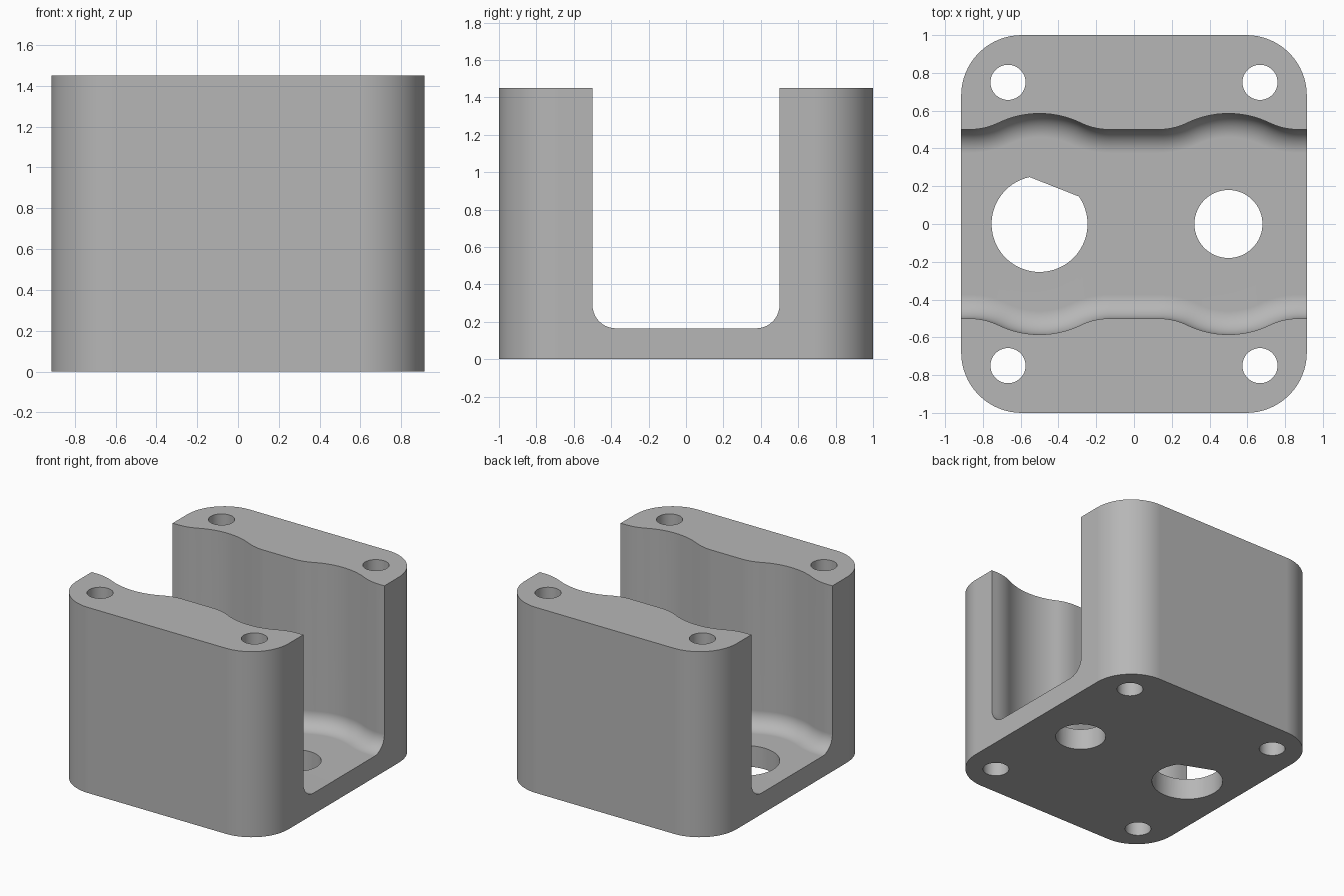
import bpy, bmesh, math

HALF_X, HALF_Y, HEIGHT = 0.915, 1.0, 1.45
FLOOR, FILLET, CORNER = 0.165, 0.125, 0.32

cube = bpy.data.objects.get("Cube")
if cube:
    bpy.data.objects.remove(cube, do_unlink=True)

grey = bpy.data.materials.new("light_grey")
grey.use_nodes = True
grey.diffuse_color = (0.47, 0.47, 0.47, 1)
grey.node_tree.nodes["Principled BSDF"].inputs["Base Color"].default_value = grey.diffuse_color


def finish(name, bm):
    bmesh.ops.recalc_face_normals(bm, faces=bm.faces[:])
    mesh = bpy.data.meshes.new(name)
    bm.to_mesh(mesh)
    bm.free()
    mesh.materials.append(grey)
    obj = bpy.data.objects.new(name, mesh)
    bpy.context.collection.objects.link(obj)
    return obj


def prism(name, outline, z0, z1):
    bm = bmesh.new()
    low = [bm.verts.new((x, y, z0)) for x, y in outline]
    high = [bm.verts.new((x, y, z1)) for x, y in outline]
    bm.faces.new(low)
    bm.faces.new(high)
    for i in range(len(low)):
        j = (i + 1) % len(low)
        bm.faces.new((low[i], low[j], high[j], high[i]))
    return finish(name, bm)


def arc(cx, cy, r, start, end, steps):
    angles = [math.radians(start + (end - start) * i / steps) for i in range(steps + 1)]
    return [(cx + r * math.cos(a), cy + r * math.sin(a)) for a in angles]


# Body: rounded rectangular block
outline = []
for i, (sx, sy) in enumerate([(1, 1), (-1, 1), (-1, -1), (1, -1)]):
    outline += arc(sx * (HALF_X - CORNER), sy * (HALF_Y - CORNER), CORNER, 90 * i, 90 * i + 90, 16)
body = prism("bracket_body", outline, 0, HEIGHT)


# Channel wall: two shallow bulges with tangent blends
def wall(x):
    """Distance of the wall from the centre and its slope."""
    bulge, blend, reach, rise = 0.5, 0.348, 0.37, 0.085
    d = abs(x) - 0.5
    side = math.copysign(1, d * x)
    d = abs(d)
    if d >= reach:
        return 0.5, 0
    if d < reach * bulge / (bulge + blend):
        drop = math.sqrt(bulge ** 2 - d * d)
        return 0.5 + rise - bulge + drop, -side * d / drop
    e = reach - d
    drop = math.sqrt(blend ** 2 - e * e)
    return 0.5 + blend - drop, -side * e / drop


# Channel cutter: wavy walls with a rolled fillet down to the floor
bm = bmesh.new()
bulge_xs = [0.5 + 0.37 * i / 16 for i in range(-16, 17)]
xs = [-1.2] + [-x for x in reversed(bulge_xs)] + bulge_xs + [1.2]
rows = []
for x in xs:
    y, slope = wall(x)
    length = math.hypot(1, slope)
    nx, ny = slope / length, -1 / length
    half = [(x, y, HEIGHT + 0.2)]
    for i in range(11):
        t = math.pi / 2 * i / 10
        inset = FILLET * (1 - math.cos(t))
        half.append((x + nx * inset, y + ny * inset, FLOOR + FILLET * (1 - math.sin(t))))
    loop = half + [(px, -py, pz) for px, py, pz in reversed(half)]
    rows.append([bm.verts.new(p) for p in loop])
for a, b in zip(rows, rows[1:]):
    for i in range(len(a)):
        j = (i + 1) % len(a)
        bm.faces.new((a[i], a[j], b[j], b[i]))
bm.faces.new(rows[0])
bm.faces.new(rows[-1])
cutters = [finish("channel_cutter", bm)]

# Floor openings: a large one with a flat on its rim, and a smaller round one
cutters.append(prism("large_opening_cutter", arc(-0.5, 0, 0.254, 102, 395, 52), -0.2, 0.6))
cutters.append(prism("small_opening_cutter", arc(0.5, 0, 0.18, 0, 354, 59), -0.2, 0.6))

# Bolt holes through the four corners
for sx in (-1, 1):
    for sy in (-1, 1):
        hole = arc(sx * 0.667, sy * 0.75, 0.093, 0, 352.5, 47)
        cutters.append(prism("bolt_hole_cutter", hole, -0.2, HEIGHT + 0.2))

bpy.ops.object.select_all(action="DESELECT")
bpy.context.view_layer.objects.active = body
body.select_set(True)
for cutter in cutters:
    cutter.hide_render = True
    mod = body.modifiers.new("cut", "BOOLEAN")
    mod.operation, mod.solver, mod.object = "DIFFERENCE", "EXACT", cutter
    bpy.ops.object.modifier_apply(modifier=mod.name)
for cutter in cutters:
    bpy.data.objects.remove(cutter, do_unlink=True)

# Smooth curved walls, crisp edges
bpy.ops.object.shade_smooth_by_angle(angle=math.radians(30))
weighted = body.modifiers.new("weighted_normals", "WEIGHTED_NORMAL")
weighted.keep_sharp = True
